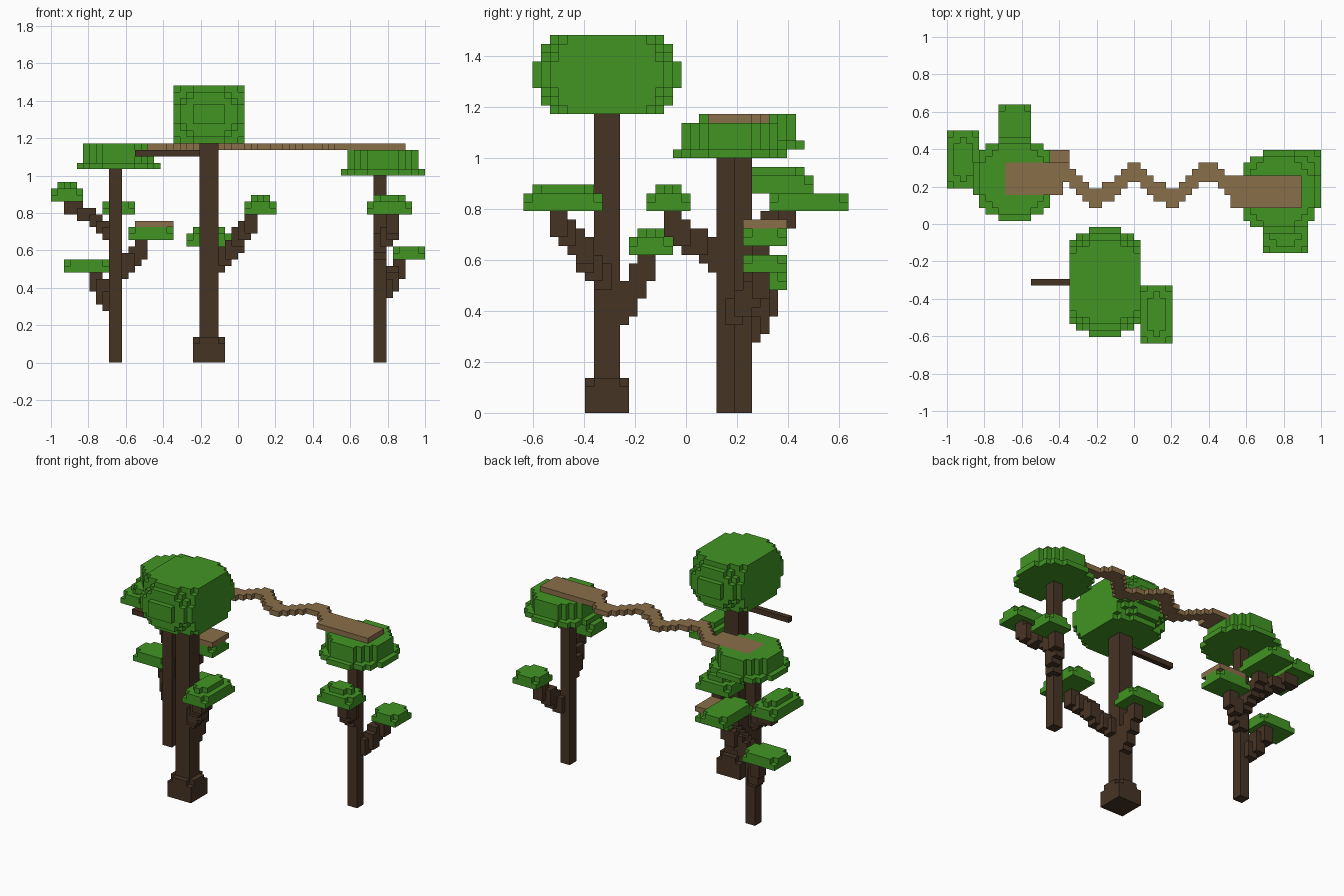
import bpy, bmesh, math
from mathutils import Vector

cube = bpy.data.objects.get("Cube")
if cube:
    bpy.data.objects.remove(cube, do_unlink=True)

U = 2 / 58                       # size of one block
ORIGIN = Vector((29, 18.5, 0))   # grid point that sits at the world origin
taken = set()                    # blocks already used by an earlier part


def material(name, rgb):
    m = bpy.data.materials.new(name)
    m.use_nodes = True
    m.diffuse_color = (*rgb, 1)
    m.node_tree.nodes["Principled BSDF"].inputs["Base Color"].default_value = (*rgb, 1)
    return m


LEAF = material("leaf green", (0.054, 0.302, 0.017))
BARK = material("dark bark", (0.062, 0.034, 0.018))
PLANK = material("plank tan", (0.254, 0.156, 0.068))

# The four corner offsets of a block face, for each of its six directions
SIDES = {
    (1, 0, 0): ((1, 0, 0), (1, 1, 0), (1, 1, 1), (1, 0, 1)),
    (-1, 0, 0): ((0, 0, 0), (0, 0, 1), (0, 1, 1), (0, 1, 0)),
    (0, 1, 0): ((0, 1, 0), (0, 1, 1), (1, 1, 1), (1, 1, 0)),
    (0, -1, 0): ((0, 0, 0), (1, 0, 0), (1, 0, 1), (0, 0, 1)),
    (0, 0, 1): ((0, 0, 1), (1, 0, 1), (1, 1, 1), (0, 1, 1)),
    (0, 0, -1): ((0, 0, 0), (0, 1, 0), (1, 1, 0), (1, 0, 0)),
}


def build(name, cells, mat):
    """Make one object from the outer faces of a set of blocks."""
    cells = set(cells) - taken
    taken.update(cells)
    bm = bmesh.new()
    verts = {}
    for c in sorted(cells):
        for d, corners in SIDES.items():
            if tuple(a + b for a, b in zip(c, d)) in cells:
                continue
            keys = [tuple(a + b for a, b in zip(c, o)) for o in corners]
            for k in keys:
                if k not in verts:
                    verts[k] = bm.verts.new((Vector(k) - ORIGIN) * U)
            bm.faces.new([verts[k] for k in keys])
    bmesh.ops.dissolve_limit(bm, angle_limit=0.01, verts=bm.verts[:], edges=bm.edges[:])
    mesh = bpy.data.meshes.new(name)
    bm.to_mesh(mesh)
    bm.free()
    mesh.materials.append(mat)
    ob = bpy.data.objects.new(name, mesh)
    bpy.context.collection.objects.link(ob)
    return ob


def box(x0, x1, y0, y1, z0, z1):
    return {(x, y, z) for x in range(x0, x1) for y in range(y0, y1) for z in range(z0, z1)}


def slab(x0, x1, y0, y1, z, cut=1):
    """One layer with its four corners cut."""
    return {c for c in box(x0, x1, y0, y1, z, z + 1)
            if min(c[0] - x0, x1 - 1 - c[0]) + min(c[1] - y0, y1 - 1 - c[1]) >= cut}


def disc(cx, cy, z, r):
    return {(x, y, z) for x in range(60) for y in range(40)
            if (x + .5 - cx) ** 2 + (y + .5 - cy) ** 2 <= r * r}


def pad(x0, x1, y0, y1, z, layers):
    """Leaf pad: full layer, cut-corner layer, then an inset layer."""
    cells = box(x0, x1, y0, y1, z, z + 1) | slab(x0, x1, y0, y1, z + 1)
    if layers == 3:
        cells |= slab(x0 + 1, x1 - 1, y0 + 1, y1 - 1, z + 2)
    return cells


def branch(points, h=3):
    """Stepped limb two blocks thick through the given points."""
    cells = set()
    for a, b in zip(points, points[1:]):
        n = max(abs(q - p) for p, q in zip(a, b))
        for s in range(n + 1):
            x, y, z = (int(p + (q - p) * s / n + .5) for p, q in zip(a, b))
            cells |= box(x, x + 2, y, y + 2, z, z + h)
    return cells


# Platforms and winding bridge
build("left_platform", box(9, 18, 23, 28, 33, 34), PLANK)
build("right_platform", box(44, 55, 21, 26, 33, 34), PLANK)
bridge = set()
for x in range(17, 45):
    y = round(23 + 2 * math.cos(2 * math.pi * (x + .5 - 29) / 11.8))
    bridge |= box(x, x + 1, y, y + 3, 33, 34)
build("bridge", bridge, PLANK)
build("low_platform", box(13, 19, 25, 30, 21, 22), PLANK)

# Trunks
build("middle_trunk", box(23, 26, 8, 11, 0, 34), BARK)
build("middle_trunk_base", box(22, 27, 7, 12, 0, 3) | slab(22, 27, 7, 12, 3), BARK)
build("left_trunk", box(9, 11, 24, 26, 0, 30), BARK)
build("right_trunk", box(50, 52, 22, 24, 0, 29), BARK)
build("middle_perch", box(13, 23, 9, 10, 32, 33), BARK)

# Middle canopy: slices along y, rounded at both ends as (x inset, z inset, corner cut)
ENDS = [(3, 3, 0), (1, 1, 2), (0, 0, 3), (0, 0, 1)]
crown = set()
for y in range(1, 18):
    e = min(y - 1, 17 - y)
    dx, dz, cut = ENDS[e] if e < len(ENDS) else (0, 0, 0)
    crown |= {(x, y, z) for x, z, _ in slab(19 + dx, 30 - dx, 34 + dz, 43 - dz, 0, cut)}
build("middle_canopy", crown, LEAF)

# Side canopies: a wide disc under narrower ones
for side, cx, cy, z in (("left", 10.5, 25.5, 30), ("right", 51.5, 23.5, 29)):
    leaves = disc(cx, cy, z, 6.5)
    for layer in (1, 2, 3):
        leaves |= disc(cx, cy, z + layer, 5.55)
    build(side + "_canopy", leaves, LEAF)

# Leaf pads (extent, base height, layers) with the limbs that carry them
LIMBS = [
    ("middle_front", (30, 35, 0, 9, 23, 3), [(25, 8, 14), (30, 3, 20)], 3),
    ("middle_back", (21, 28, 12, 17, 18, 3), [(24, 10, 10), (24, 13, 15)], 3),
    ("left_outer", (0, 5, 24, 33, 25, 3), [(8, 25, 19), (5, 28, 22), (2, 29, 23)], 2),
    ("left_back", (8, 13, 28, 37, 23, 2), [(9, 25, 17), (9, 29, 21)], 2),
    ("left_low", (2, 9, 25, 30, 14, 2), [(8, 25, 8), (6, 27, 11)], 3),
    ("left_inner", (12, 19, 25, 30, 19, 2), [(10, 25, 13), (13, 26, 16)], 3),
    ("right_front", (49, 56, 14, 19, 23, 3), [(50, 21, 16), (52, 16, 20)], 3),
    ("right_low", (53, 58, 25, 30, 16, 2), [(51, 23, 10), (53, 26, 13)], 3),
]
for name, extent, points, h in LIMBS:
    build(name + "_leaf_pad", pad(*extent), LEAF)
    build(name + "_branch", branch(points, h), BARK)
